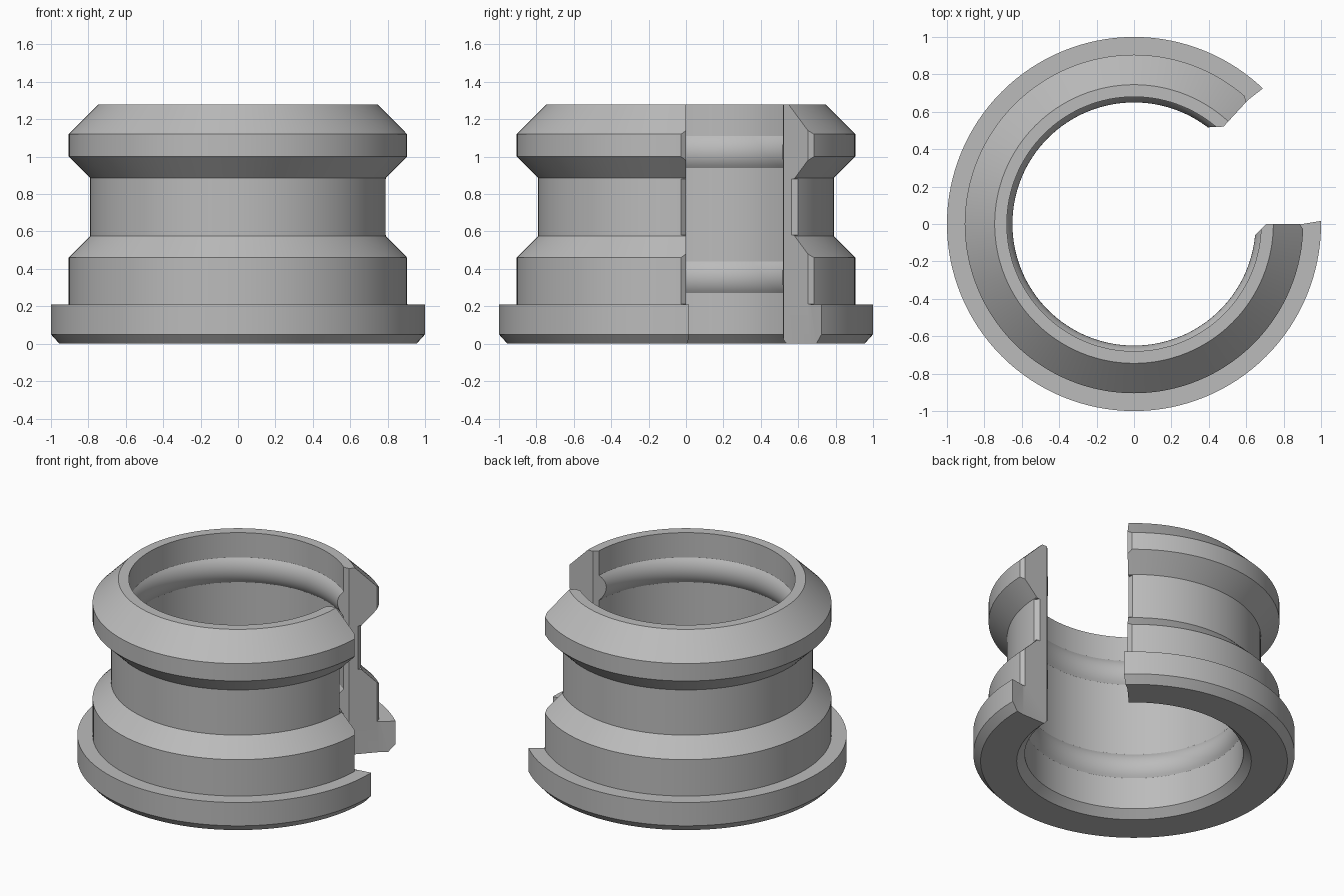
import bpy, bmesh, math
from mathutils import Matrix, Vector

cube = bpy.data.objects.get("Cube")
if cube:
    bpy.data.objects.remove(cube, do_unlink=True)

grey = bpy.data.materials.new("plain grey")
grey.use_nodes = True
colour = (0.5, 0.5, 0.5, 1)
grey.diffuse_color = colour
grey.node_tree.nodes["Principled BSDF"].inputs["Base Color"].default_value = colour

WALL = 0.68                       # inner wall radius
GAP_AXIS = math.radians(23.7)     # direction of the middle of the gap


def make_object(name, bm):
    bmesh.ops.recalc_face_normals(bm, faces=bm.faces)
    mesh = bpy.data.meshes.new(name)
    bm.to_mesh(mesh)
    bm.free()
    mesh.materials.append(grey)
    obj = bpy.data.objects.new(name, mesh)
    bpy.context.collection.objects.link(obj)
    return obj


def ridge(z_top, z_bottom, depth=0.03, steps=10):
    """Rounded bead on the inner wall, from top to bottom."""
    half = (z_top - z_bottom) / 2
    radius = (half ** 2 + depth ** 2) / (2 * depth)
    spread = math.asin(half / radius)
    centre = WALL - depth + radius
    mid = (z_top + z_bottom) / 2
    angles = [spread * (1 - 2 * i / steps) for i in range(steps + 1)]
    return [(centre - radius * math.cos(a), mid + radius * math.sin(a)) for a in angles]


def lathe(name, profile, segments=128):
    bm = bmesh.new()
    verts = [bm.verts.new((r, 0, z)) for r, z in profile]
    edges = [bm.edges.new((a, b)) for a, b in zip(verts, verts[1:] + verts[:1])]
    bmesh.ops.spin(bm, geom=verts + edges, cent=(0, 0, 0), axis=(0, 0, 1),
                   angle=math.tau, steps=segments, use_merge=True)
    bmesh.ops.remove_doubles(bm, verts=bm.verts, dist=0.0001)
    return make_object(name, bm)


def gap_cutter(name, side, z_low, z_high):
    """Prism from one side of the gap, mirrored across the gap axis."""
    turn = Matrix.Rotation(GAP_AXIS, 2)
    flip = turn @ Matrix(((1, 0), (0, -1))) @ turn.inverted()
    outline = [Vector(p) for p in side]
    outline += [flip @ p for p in reversed(outline)]
    bm = bmesh.new()
    face = bm.faces.new([bm.verts.new((p.x, p.y, z_low)) for p in outline])
    top = bmesh.ops.extrude_face_region(bm, geom=[face])["geom"]
    bmesh.ops.translate(bm, vec=(0, 0, z_high - z_low),
                        verts=[v for v in top if isinstance(v, bmesh.types.BMVert)])
    cutter = make_object(name, bm)
    cutter.hide_render = True
    return cutter


# Collar: flange, two shoulders with a neck between, two beads inside
outer = [(0.73, 0), (0.955, 0), (1, 0.05), (1, 0.21), (0.905, 0.21), (0.905, 0.46),
         (0.79, 0.575), (0.79, 0.885), (0.905, 1), (0.905, 1.12), (0.745, 1.28)]
inner = [(WALL, 1.28)] + ridge(1.11, 0.94) + ridge(0.44, 0.27) + [(WALL, 0.05)]
collar = lathe("split_collar", outer + inner)

# Gap cutters: body with chamfered edges, flange with flared ends, neck chamfers
inner_chamfer = [(0.607, -0.1), (0.707, 0)]
cutters = [
    gap_cutter("body_gap_cutter",
               inner_chamfer + [(0.885, 0), (0.915, -0.042), (1.2, -0.042)], 0.211, 1.4),
    gap_cutter("flange_gap_cutter",
               inner_chamfer + [(0.9, 0), (1.2, 0.05)], -0.1, 0.212),
    gap_cutter("neck_gap_cutter",
               [(0.765, 0), (0.8, -0.039), (0.85, -0.039)], 0.58, 0.88),
]

bpy.ops.object.select_all(action="DESELECT")
collar.select_set(True)
bpy.context.view_layer.objects.active = collar
for cutter in cutters:
    cut = collar.modifiers.new(cutter.name, "BOOLEAN")
    cut.operation = "DIFFERENCE"
    cut.solver = "EXACT"
    cut.object = cutter
    bpy.ops.object.modifier_apply(modifier=cut.name)
for cutter in cutters:
    bpy.data.objects.remove(cutter, do_unlink=True)

bpy.ops.object.shade_smooth_by_angle(angle=math.radians(25))
